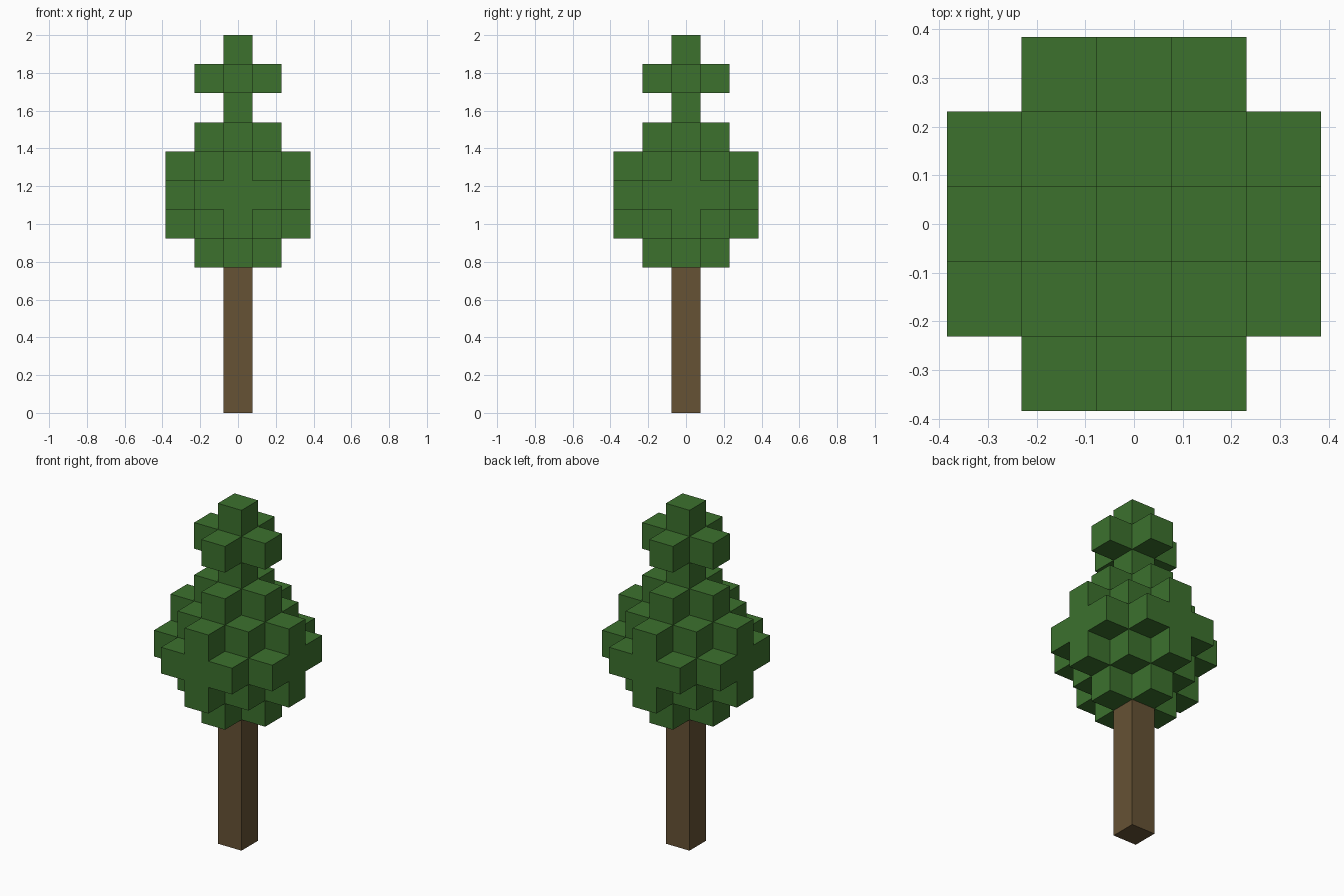
import bpy, bmesh
from mathutils import Vector

if "Cube" in bpy.data.objects:
    bpy.data.objects.remove(bpy.data.objects["Cube"])

U = 2 / 13  # edge of one block: the tree is 13 blocks tall


def material(name, rgb):
    m = bpy.data.materials.new(name)
    m.diffuse_color = (*rgb, 1)
    m.use_nodes = True
    m.node_tree.nodes["Principled BSDF"].inputs["Base Color"].default_value = m.diffuse_color
    return m


def finish(name, bm, mat):
    bmesh.ops.recalc_face_normals(bm, faces=bm.faces)
    me = bpy.data.meshes.new(name)
    bm.to_mesh(me)
    bm.free()
    me.materials.append(mat)
    ob = bpy.data.objects.new(name, me)
    bpy.context.collection.objects.link(ob)
    return ob


def block_shell(cells):
    """Mesh of the exposed block faces only."""
    bm = bmesh.new()
    for cell in cells:
        for axis in range(3):
            for sign in (-1, 1):
                n = [0, 0, 0]
                n[axis] = sign
                if tuple(c + d for c, d in zip(cell, n)) in cells:
                    continue
                a, b = Vector((0, 0, 0)), Vector((0, 0, 0))
                a[(axis + 1) % 3] = 0.5
                b[(axis + 2) % 3] = 0.5 * sign  # keeps the winding outward
                mid = Vector(cell) + Vector((0, 0, 0.5)) + Vector(n) * 0.5
                corners = (mid - a - b, mid + a - b, mid + a + b, mid - a + b)
                bm.faces.new([bm.verts.new(p * U) for p in corners])
    bmesh.ops.remove_doubles(bm, verts=bm.verts, dist=0.001)
    return bm


green = material("leaf green", (0.045, 0.165, 0.027))
brown = material("bark brown", (0.133, 0.085, 0.035))

# Trunk: one square post, five blocks tall
bm = bmesh.new()
bmesh.ops.create_cube(bm, size=1)
bmesh.ops.scale(bm, vec=(U, U, 5 * U), verts=bm.verts)
bmesh.ops.translate(bm, vec=(0, 0, 2.5 * U), verts=bm.verts)
finish("trunk", bm, brown)

# Foliage: each layer is a diamond of blocks, by reach |x| + |y|, clipped to 5 x 5
reach = {5: 1, 6: 2, 7: 3, 8: 2, 9: 1, 10: 0, 11: 1, 12: 0}
cells = {(x, y, z) for z, r in reach.items()
         for x in range(-2, 3) for y in range(-2, 3) if abs(x) + abs(y) <= r}
bm = block_shell(cells)
me = bpy.data.meshes.new("foliage")
bm.to_mesh(me)
bm.free()
me.materials.append(green)
bpy.context.collection.objects.link(bpy.data.objects.new("foliage", me))
